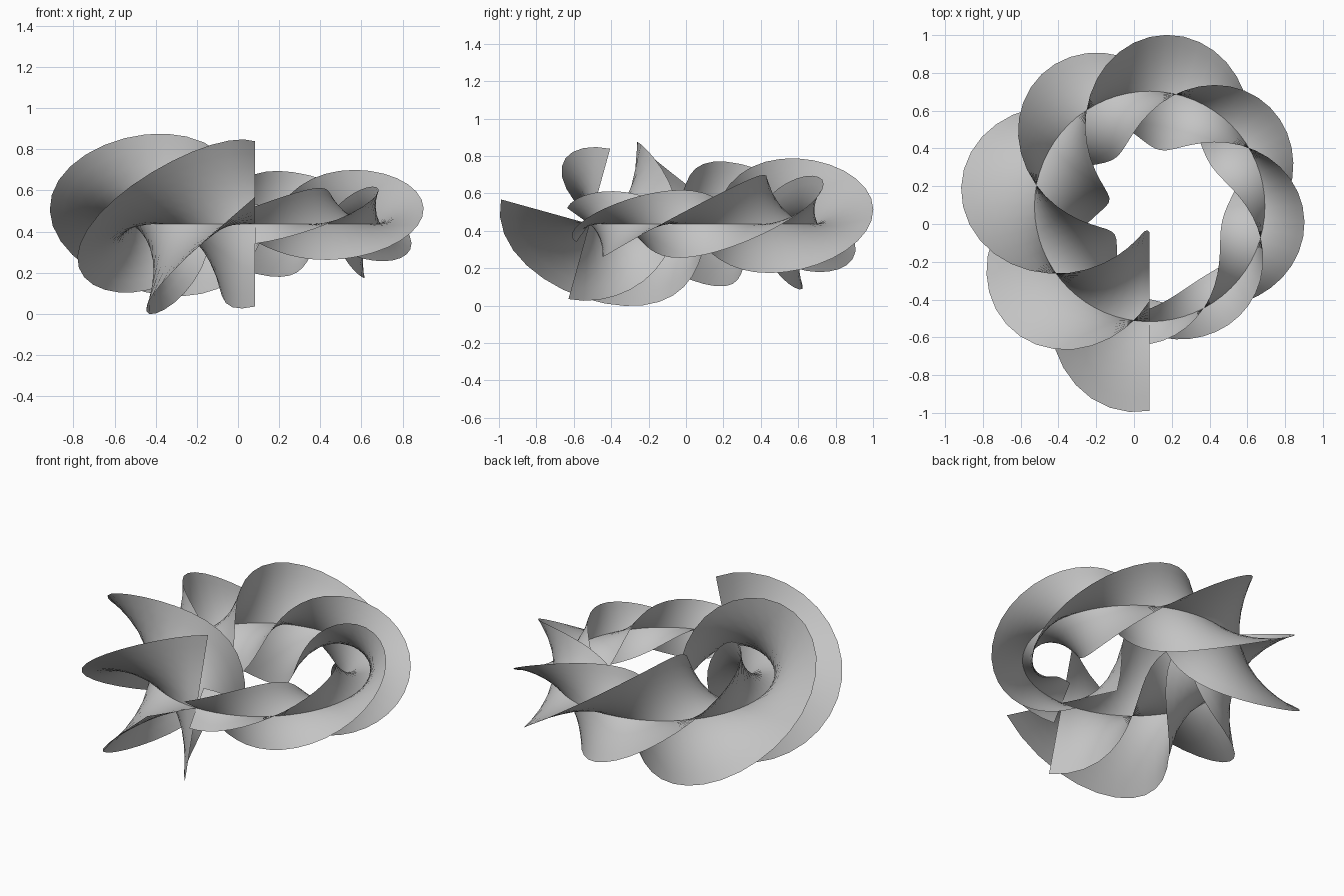
import bpy, bmesh
from math import sin, cos, radians

cube = bpy.data.objects.get("Cube")
if cube:
    bpy.data.objects.remove(cube, do_unlink=True)

CENTRE = (0.083, 0.093, 0.437)
RING = 0.61       # radius of the ring both blades twist around
TWIST = 700       # degrees of twist over one full loop
START = 15.5      # tilt of the wide blade at the big end
STEPS = 64
ACROSS = 12

grey = bpy.data.materials.new("grey")
grey.use_nodes = True
colour = (0.55, 0.55, 0.55, 1)
grey.diffuse_color = colour
grey.node_tree.nodes["Principled BSDF"].inputs["Base Color"].default_value = colour


def twisted_blade(name, tilt, big, small):
    """Flat strip bent once around the ring, twisting and tapering."""
    bm = bmesh.new()
    previous = None
    for i in range(STEPS + 1):
        t = i / STEPS
        around = radians(-90 - 360 * t)
        roll = radians(tilt - TWIST * t)
        half = big + (small - big) * t
        row = []
        for j in range(ACROSS + 1):
            d = half * (2 * j / ACROSS - 1)
            r = RING + d * cos(roll)
            row.append(bm.verts.new((CENTRE[0] + r * cos(around),
                                     CENTRE[1] + r * sin(around),
                                     CENTRE[2] + d * sin(roll))))
        if previous:
            for j in range(ACROSS):
                bm.faces.new((previous[j], previous[j + 1], row[j + 1], row[j]))
        previous = row
    for face in bm.faces:
        face.smooth = True
    mesh = bpy.data.meshes.new(name)
    bm.to_mesh(mesh)
    bm.free()
    mesh.materials.append(grey)
    obj = bpy.data.objects.new(name, mesh)
    bpy.context.collection.objects.link(obj)
    return obj


# Two blades crossing at right angles along the ring
twisted_blade("wide_blade", START, 0.49, 0.146)
twisted_blade("narrow_blade", START + 90, 0.417, 0.118)
